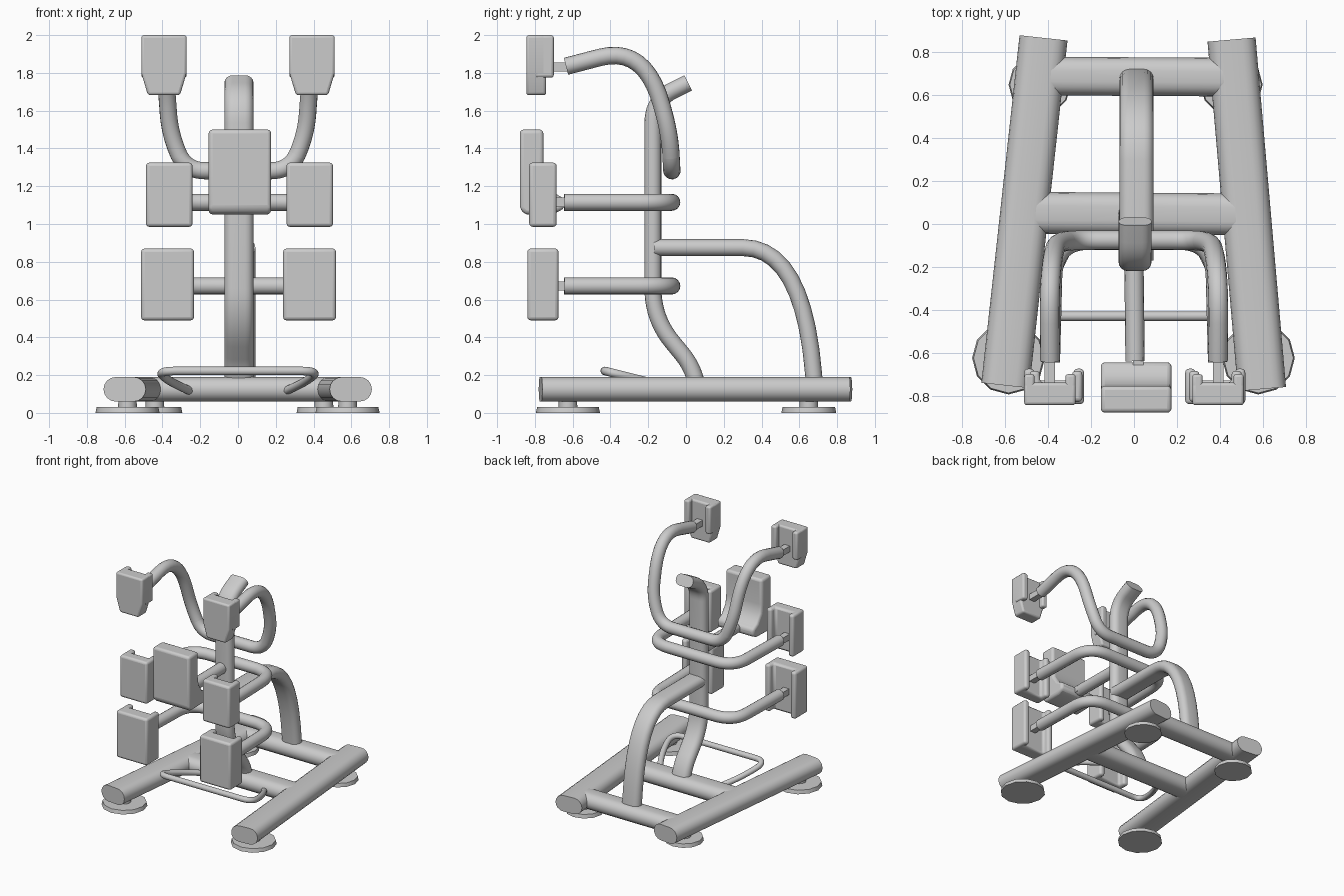
import bpy, bmesh, math
from mathutils import Vector

if "Cube" in bpy.data.objects:
    bpy.data.objects.remove(bpy.data.objects["Cube"])


def finish(name, bm, bevel=0.0):
    bmesh.ops.recalc_face_normals(bm, faces=bm.faces)
    me = bpy.data.meshes.new(name)
    bm.to_mesh(me)
    bm.free()
    ob = bpy.data.objects.new(name, me)
    bpy.context.collection.objects.link(ob)
    if bevel:
        m = ob.modifiers.new("Bevel", "BEVEL")
        m.width, m.segments, m.limit_method = bevel, 3, "ANGLE"
    bpy.ops.object.select_all(action="DESELECT")
    ob.select_set(True)
    bpy.context.view_layer.objects.active = ob
    bpy.ops.object.shade_smooth_by_angle(angle=math.radians(40))
    return ob


def rounded_path(pts, steps=10):
    """Polyline whose corners (x, y, z, cut_in[, cut_out]) become smooth bends."""
    P = [Vector(p[:3]) for p in pts]
    out = [P[0]]
    for i in range(1, len(P) - 1):
        cuts = pts[i][3:]
        a = P[i] + (P[i - 1] - P[i]).normalized() * cuts[0]
        b = P[i] + (P[i + 1] - P[i]).normalized() * cuts[-1]
        for k in range(steps + 1):
            t = k / steps
            out.append(a * (1 - t) ** 2 + P[i] * 2 * t * (1 - t) + b * t * t)
    return out + [P[-1]]


def stadium(w, h, n=8):
    """Flat-sided oval, wide along its first axis."""
    r, off, sec = h / 2, (w - h) / 2, []
    for s, start in ((1, -90), (-1, 90)):
        for k in range(n + 1 if off > 1e-4 else n):
            a = math.radians(start + 180 * k / n)
            sec.append((s * off + r * math.cos(a), r * math.sin(a)))
    return sec


def tube(name, pts, w, h, side=(1, 0, 0)):
    path, sec, side = rounded_path(pts), stadium(w, h), Vector(side)
    bm, rings = bmesh.new(), []
    for i, p in enumerate(path):
        t = (path[min(i + 1, len(path) - 1)] - path[max(i - 1, 0)]).normalized()
        side = (side - t * side.dot(t)).normalized()
        up = t.cross(side)
        rings.append([bm.verts.new(p + side * a + up * b) for a, b in sec])
    n = len(sec)
    for r0, r1 in zip(rings, rings[1:]):
        for k in range(n):
            bm.faces.new((r0[k], r0[(k + 1) % n], r1[(k + 1) % n], r1[k]))
    bm.faces.new(rings[0])
    bm.faces.new(rings[-1])
    return finish(name, bm)


def mirrored(half):
    """Complete a path given from the centre outward on +x."""
    left = [(-p[0], *p[1:3], *p[3:][::-1]) for p in half[::-1]]
    return left + half


def prism(bm, pts, vec):
    f = bm.faces.new([bm.verts.new(p) for p in pts])
    ex = bmesh.ops.extrude_face_region(bm, geom=[f])
    vs = [g for g in ex["geom"] if isinstance(g, bmesh.types.BMVert)]
    bmesh.ops.translate(bm, verts=vs, vec=vec)


def box(bm, x0, x1, y0, y1, z0, z1):
    prism(bm, [(x0, y0, z0), (x1, y0, z0), (x1, y1, z0), (x0, y1, z0)], (0, 0, z1 - z0))


# Base rails and cross beams
tube("rail_right", [(0.597, -0.77, 0.125), (0.455, 0.86, 0.125)], 0.225, 0.13)
tube("rail_left", [(-0.6, -0.753, 0.125), (-0.422, 0.868, 0.125)], 0.225, 0.13)
tube("rear_beam", [(-0.42, 0.69, 0.125), (0.45, 0.685, 0.125)], 0.18, 0.128, (0, 1, 0))
tube("front_beam", [(-0.47, 0.052, 0.125), (0.5, 0.045, 0.125)], 0.195, 0.128, (0, 1, 0))

# Disc feet with short stems
for name, x, y, r in (("front_left", -0.585, -0.625, 0.17), ("front_right", 0.58, -0.625, 0.17),
                      ("rear_left", -0.44, 0.65, 0.145), ("rear_right", 0.455, 0.65, 0.145)):
    bm = bmesh.new()
    for rad, z0, z1 in ((r, 0.0, 0.03), (0.05, 0.02, 0.08)):
        g = bmesh.ops.create_cone(bm, cap_ends=True, segments=12, radius1=rad,
                                  radius2=rad * 0.96, depth=z1 - z0)
        bmesh.ops.translate(bm, verts=g["verts"], vec=(x, y, (z0 + z1) / 2))
    finish("foot_" + name, bm)

# Main post and rear support arch
X = 0.005
tube("main_post", [(X, 0.06, 0.14), (X, 0.03, 0.25, 0.08), (X, -0.175, 0.5, 0.16),
                   (X, -0.175, 1.655, 0.12), (X, 0.012, 1.747)], 0.155, 0.09)
tube("rear_arch", [(0.012, -0.17, 0.875), (0.012, 0.62, 0.875, 0.32, 0.67),
                   (0.012, 0.68, 0.15)], 0.16, 0.09)

# Lower and middle U-shaped arms
for name, z in (("lower_arms", 0.672), ("middle_arms", 1.115)):
    tube(name, mirrored([(0.375, -0.075, z, 0.17), (0.39, -0.645, z)]), 0.09, 0.09, (0, 0, 1))

# Upper arms, sweeping up and forward
tube("upper_arms", mirrored([(0.275, -0.075, 1.282, 0.1), (0.36, -0.085, 1.47, 0.12),
                             (0.395, -0.215, 1.945, 0.33, 0.25), (0.392, -0.635, 1.835)]),
     0.092, 0.092, (0, 0, 1))

# Centre arm
tube("centre_arm", [(0, -0.2, 1.115), (0.005, -0.64, 1.115)], 0.09, 0.09)

# Foot loop
tube("foot_loop", mirrored([(0.0, -0.47, 0.222, 0.2), (0.43, -0.43, 0.222, 0.1, 0.12),
                            (0.36, -0.2, 0.165, 0.12), (0.24, 0.0, 0.11)][1:]), 0.045, 0.045, (0, 0, 1))

# Square brackets and channel-backed pads on each arm
for side, s in (("left", -1), ("right", 1)):
    for name, z in (("lower", 0.672), ("middle", 1.115), ("upper", 1.832)):
        bm = bmesh.new()
        x = s * 0.393
        box(bm, x - 0.025, x + 0.025, -0.76, -0.62, z - 0.024, z + 0.024)
        finish(f"{name}_bracket_{side}", bm)

    for name, cx, w, y0, y1, z0, z1 in (
            ("lower", s * 0.376 + 0.003, 0.28, -0.84, -0.675, 0.49, 0.87),
            ("middle", s * 0.372 + 0.008, 0.246, -0.83, -0.685, 0.985, 1.325)):
        bm = bmesh.new()
        h, i, yb = w / 2, w / 2 - 0.048, y1 - 0.055
        prism(bm, [(cx + a, b, z0) for a, b in ((-h, y0), (h, y0), (h, y1), (i, y1), (i, yb),
                                                (-i, yb), (-i, y1), (-h, y1))], (0, 0, z1 - z0))
        finish(f"{name}_pad_{side}", bm, 0.018)

    bm = bmesh.new()
    cx = s * 0.392
    prism(bm, [(cx + a, -0.845, z) for a, z in ((-0.085, 1.682), (0.085, 1.682), (0.12, 1.8),
                                                (0.12, 2.0), (-0.12, 2.0), (-0.12, 1.8))], (0, 0.105, 0))
    for e in (-1, 1):
        a, b = sorted((cx + e * 0.12, cx + e * 0.072))
        box(bm, a, b, -0.8, -0.7, 1.775, 2.0)
    finish(f"upper_pad_{side}", bm, 0.014)

# Centre pad with a curved lip at the bottom rear
bm = bmesh.new()
prism(bm, [(-0.155, y, z) for y, z in ((-0.88, 1.5), (-0.88, 1.08), (-0.85, 1.05), (-0.7, 1.055),
                                       (-0.645, 1.08), (-0.645, 1.135), (-0.7, 1.165),
                                       (-0.745, 1.23), (-0.755, 1.3), (-0.755, 1.5))], (0.33, 0, 0))
finish("centre_pad", bm, 0.02)
bm = bmesh.new()
box(bm, -0.005, 0.045, -0.7, -0.62, 1.09, 1.14)
finish("centre_bracket", bm)
